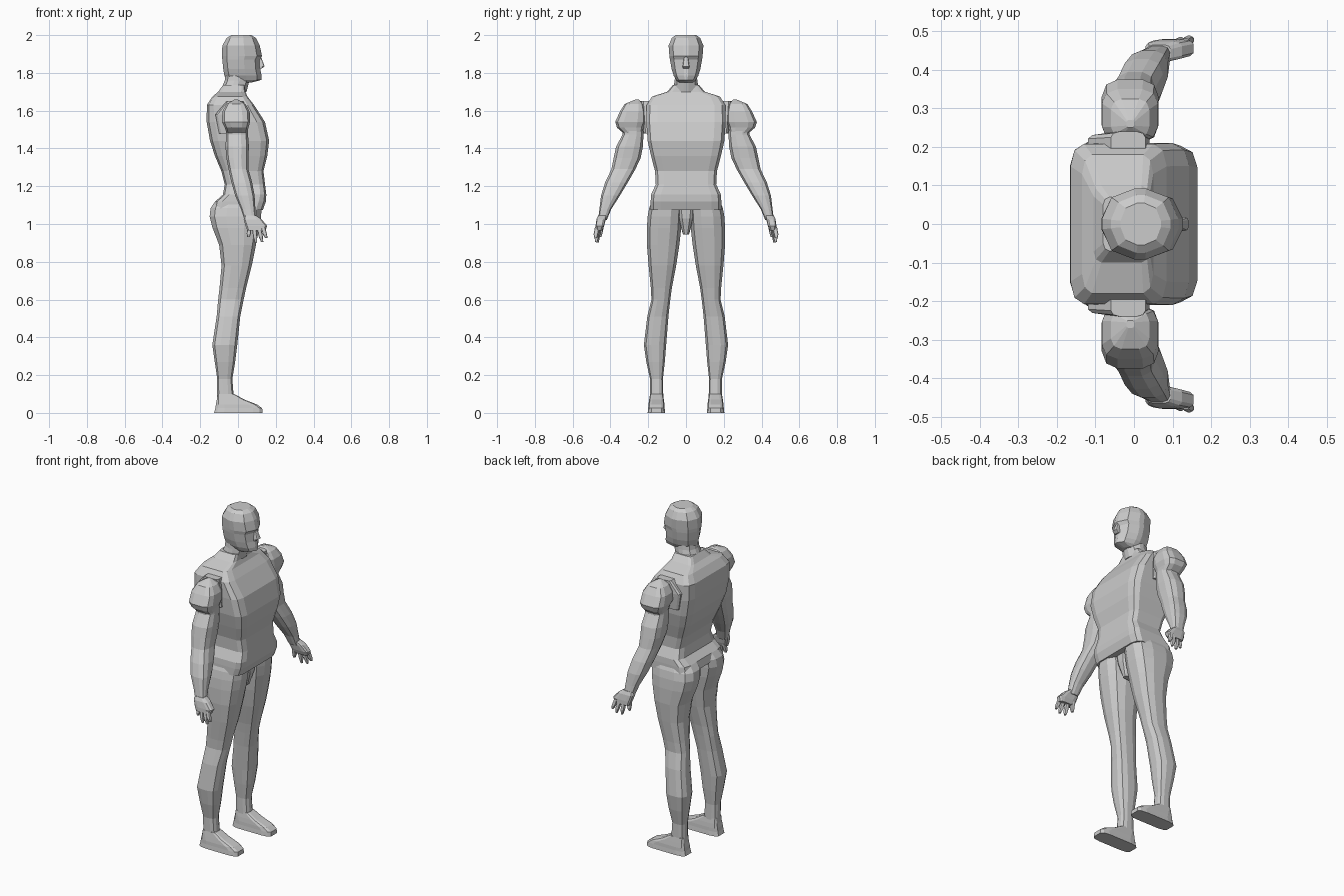
import bpy, bmesh, math
from mathutils import Vector


def ring(z, x0, x1, y0, y1, c):
    """Rounded rectangle at height z; c=1 gives an ellipse."""
    cx, cy, hx, hy = (x0 + x1) / 2, (y0 + y1) / 2, (x1 - x0) / 2, (y1 - y0) / 2
    pts = []
    for q, (sx, sy) in enumerate([(1, 1), (-1, 1), (-1, -1), (1, -1)]):
        for a in (0, 45, 90):
            t = math.radians(q * 90 + a)
            pts.append(Vector((cx + sx * hx * (1 - c) + hx * c * math.cos(t),
                               cy + sy * hy * (1 - c) + hy * c * math.sin(t), z)))
    return pts


def loft(name, rows, c, mirror=False):
    """Skin rounded sections given as (z, x0, x1, y0, y1), top to bottom."""
    bm = bmesh.new()
    rings = [[bm.verts.new(p) for p in ring(*r, c)] for r in rows]
    n = len(rings[0])
    for a, b in zip(rings, rings[1:]):
        for i in range(n):
            j = (i + 1) % n
            bm.faces.new((a[i], a[j], b[j], b[i]))
    bm.faces.new(rings[0])
    bm.faces.new(rings[-1][::-1])
    bmesh.ops.remove_doubles(bm, verts=bm.verts, dist=1e-5)
    bmesh.ops.recalc_face_normals(bm, faces=bm.faces)
    me = bpy.data.meshes.new(name)
    bm.to_mesh(me)
    bm.free()
    ob = bpy.data.objects.new(name, me)
    bpy.context.collection.objects.link(ob)
    if mirror:
        m = ob.modifiers.new("Mirror", 'MIRROR')
        m.use_axis = (False, True, False)
    return ob


def sym(rows):
    return [(z, x0, x1, -y, y) for z, x0, x1, y in rows]


# Torso with sloped shoulders, narrow waist and hem
loft("torso", sym([
    (1.735, -.08, .035, .07), (1.70, -.105, .04, .10), (1.675, -.135, .05, .18),
    (1.63, -.165, .085, .208), (1.54, -.166, .143, .21), (1.44, -.148, .165, .203),
    (1.36, -.122, .155, .185), (1.28, -.088, .135, .164), (1.21, -.07, .143, .16),
    (1.155, -.08, .15, .185), (1.12, -.12, .148, .187), (1.075, -.13, .132, .187)]), .28)

# Neck
loft("neck", sym([(1.82, -.065, .06, .055), (1.76, -.07, .06, .06),
                  (1.70, -.095, .045, .07)]), .8)

# Head
loft("head", sym([
    (2.0, -.035, .07, .055), (1.985, -.06, .095, .075), (1.945, -.083, .115, .092),
    (1.89, -.085, .127, .088), (1.87, -.083, .115, .085), (1.82, -.078, .118, .076),
    (1.785, -.072, .125, .065), (1.763, -.06, .125, .052), (1.75, -.055, .075, .045)]), .85)
loft("nose", sym([(1.885, .09, .122, .010), (1.835, .09, .141, .018),
                  (1.822, .09, .125, .016)]), .4)

# Shoulder caps, with a link into the torso
loft("shoulder", [
    (1.658, -.02, 0, .25, .27), (1.635, -.06, .04, .225, .325),
    (1.595, -.083, .062, .215, .35), (1.54, -.084, .064, .212, .375),
    (1.51, -.07, .055, .225, .365), (1.48, -.06, .05, .23, .33)], .55, True)
loft("shoulder_link", [(1.65, -.06, .03, .18, .24), (1.58, -.12, .04, .18, .235),
                       (1.48, -.10, .04, .18, .225)], .5, True)

# Arms, bending outward and forward
loft("arm", [
    (1.54, -.06, .05, .23, .34), (1.475, -.063, .053, .225, .335),
    (1.41, -.066, .058, .228, .37), (1.35, -.062, .055, .24, .383),
    (1.29, -.05, .055, .268, .395), (1.22, -.035, .075, .308, .428),
    (1.15, -.015, .088, .35, .45), (1.08, .015, .092, .395, .458),
    (1.02, .035, .095, .42, .466)], .65, True)

# Palm and fingers
loft("palm", [(1.045, .035, .095, .42, .465), (1.025, .03, .125, .425, .474),
              (.99, .04, .155, .433, .479), (.965, .05, .145, .443, .48)], .5, True)
for i, (xa, xb, z, y) in enumerate([(.06, .055, .93, .455), (.085, .095, .902, .468),
                                    (.11, .128, .905, .474), (.132, .15, .925, .478)]):
    xm, zm = xa * .4 + xb * .6, .4 * .975 + .6 * z
    loft(f"finger_{i + 1}", [
        (.985, xa - .011, xa + .011, y - .02, y + .004),
        (zm, xm - .011, xm + .011, y - .012, y + .011),
        (z, xb - .006, xb + .006, y - .006, y + .007)], .7, True)

# Legs
loft("leg", [
    (1.12, -.12, .12, .02, .18), (1.085, -.145, .125, .02, .195),
    (1.04, -.150, .122, .022, .203), (.98, -.135, .113, .025, .207),
    (.89, -.10, .095, .035, .207), (.78, -.087, .073, .052, .198),
    (.66, -.098, .043, .075, .186), (.60, -.105, .03, .083, .183),
    (.51, -.113, .012, .093, .205), (.36, -.136, -.004, .105, .223),
    (.27, -.123, -.015, .112, .21), (.18, -.11, -.03, .122, .19),
    (.08, -.11, -.022, .12, .19)], .65, True)

# Feet
loft("foot", [
    (.10, -.108, -.02, .122, .19), (.07, -.112, .035, .117, .195),
    (.045, -.117, .10, .114, .199), (.025, -.12, .128, .113, .2),
    (0, -.126, .13, .11, .203)], .4, True)

# Crotch piece between the legs
loft("crotch", sym([(1.10, -.09, .10, .055), (1.03, -.07, .095, .04),
                    (.945, -.02, .07, .016)]), .5)
